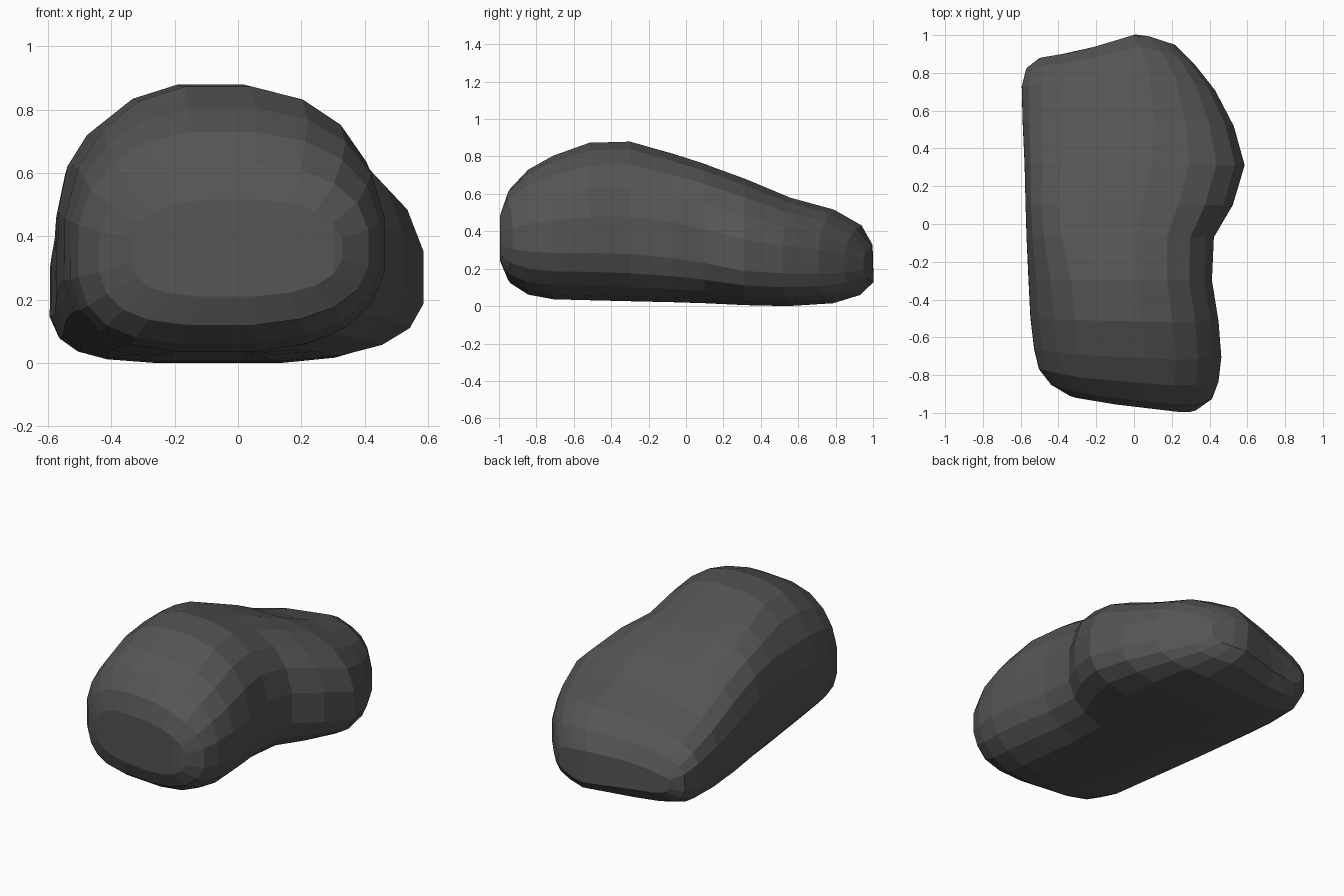
import bpy, bmesh, math

if "Cube" in bpy.data.objects:
    bpy.data.objects.remove(bpy.data.objects["Cube"])

N = 20  # points around each cross-section

# Stations along the length: s, x left, x right, z bottom, z top, crest x, widest z
SECTIONS = [
    (-1.00, -.34, .33, .21, .52, -.03, .36),
    (-.96, -.44, .415, .12, .635, -.05, .36),
    (-.86, -.505, .45, .06, .735, -.06, .36),
    (-.72, -.53, .465, .035, .81, -.06, .36),
    (-.52, -.55, .45, .03, .88, -.08, .36),
    (-.30, -.56, .415, .025, .886, -.10, .36),
    (-.07, -.57, .425, .02, .82, -.11, .34),
    (.10, -.575, .525, .015, .765, -.10, .31),
    (.32, -.58, .588, .005, .685, -.05, .26),
    (.56, -.59, .53, .0, .585, -.02, .25),
    (.80, -.595, .43, .015, .52, -.02, .24),
    (.94, -.57, .32, .06, .435, -.05, .23),
    (1.01, -.50, .22, .13, .33, -.08, .22),
]
# Plan outline of the two slanted ends (x, y)
FRONT = [(-.52, -.85), (-.31, -.92), (-.1, -.955), (.28, -1.0), (.42, -.96)]
BACK = [(-.58, .86), (-.28, .91), (.03, 1.0), (.25, .93), (.6, .72)]
# Squareness of the upper left shoulder along the length
SHOULDER = [(-1, 2.4), (-.5, 2.2), (-.3, 2.3), (-.07, 3.0), (.1, 3.4), (1, 3.2)]
# Sideways fall of the top towards the left
FALL = [(.2, 0), (.6, .12), (1, .16)]


def interp(pts, x):
    if x <= pts[0][0]:
        return pts[0][1]
    for (x0, y0), (x1, y1) in zip(pts, pts[1:]):
        if x <= x1:
            return y0 + (y1 - y0) * (x - x0) / (x1 - x0)
    return pts[-1][1]


def spow(v, p):
    return math.copysign(abs(v) ** p, v)


def ring(bm, s, xl, xr, zb, zt, xc, zc):
    verts = []
    back = min(1, max(0, s + .5))  # squarer lower corners towards the back
    for i in range(N):
        a = 2 * math.pi * (i + .5) / N
        c, d = math.cos(a), math.sin(a)
        if d > 0:
            n = 2.5 if c > 0 else interp(SHOULDER, s)
        else:
            n = 2.5 + .5 * back if c > 0 else 3.0 + 1.2 * back
        u, w = spow(c, 2 / n), spow(d, 2 / n)
        x = xc + u * ((xr - xc) if u > 0 else (xc - xl)) * 1.005
        z = zc + w * ((zt - zc) if w > 0 else (zc - zb))
        z += interp(FALL, s) * min(0, x - xc) * max(0, w)
        # ends follow the slanted plan outline, fading towards the middle
        y = s + (abs(s) ** 3) * ((interp(BACK, x) - 1) if s > 0 else (interp(FRONT, x) + 1))
        verts.append(bm.verts.new((x, y, z)))
    return verts


# Rock body: skin the rings, close both ends with vertical strips
bm = bmesh.new()
rings = [ring(bm, *sec) for sec in SECTIONS]
for a, b in zip(rings, rings[1:]):
    for i in range(N):
        j = (i + 1) % N
        bm.faces.new((a[i], a[j], b[j], b[i]))
for r in (rings[0], rings[-1]):
    for k in range(N // 2 - 1):
        bm.faces.new((r[k], r[k + 1], r[N - 2 - k], r[N - 1 - k]))
bmesh.ops.recalc_face_normals(bm, faces=bm.faces)
low = min(v.co.z for v in bm.verts)
bmesh.ops.translate(bm, verts=bm.verts, vec=(0, 0, -low))

mesh = bpy.data.meshes.new("rock")
bm.to_mesh(mesh)
bm.free()
mat = bpy.data.materials.new("dark grey stone")
mat.diffuse_color = (.09, .09, .09, 1)
mat.use_nodes = True
mat.node_tree.nodes["Principled BSDF"].inputs["Base Color"].default_value = mat.diffuse_color
mesh.materials.append(mat)
rock = bpy.data.objects.new("rock", mesh)
bpy.context.collection.objects.link(rock)
